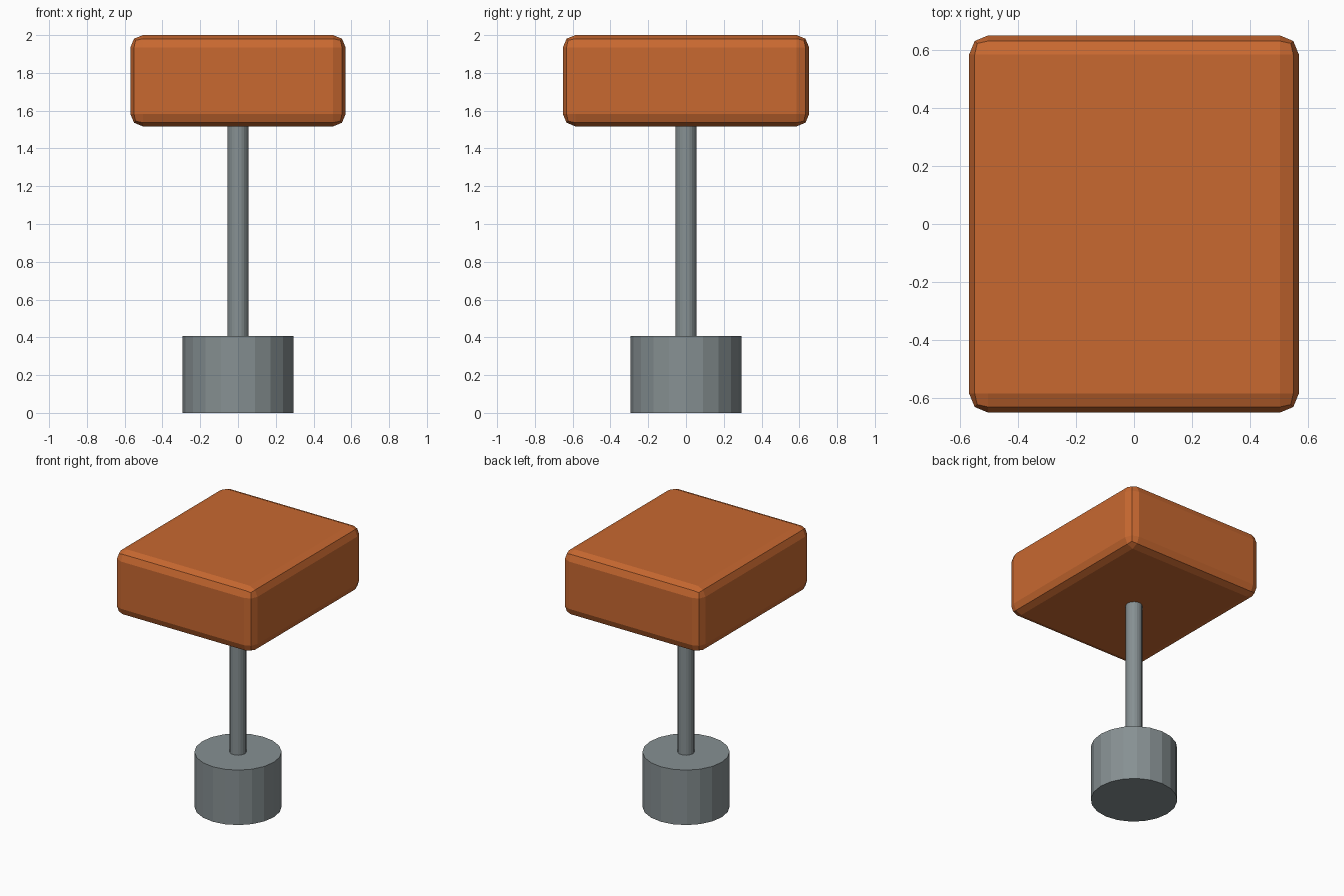
import bpy

if "Cube" in bpy.data.objects:
    bpy.data.objects.remove(bpy.data.objects["Cube"])


def material(name, color):
    mat = bpy.data.materials.new(name)
    mat.diffuse_color = color
    mat.use_nodes = True
    mat.node_tree.nodes["Principled BSDF"].inputs["Base Color"].default_value = mat.diffuse_color
    return mat


def cylinder(name, radius, z0, z1, mat):
    bpy.ops.mesh.primitive_cylinder_add(vertices=20, radius=radius, depth=z1 - z0,
                                        location=(0, 0, (z0 + z1) / 2))
    ob = bpy.context.object
    ob.name = name
    ob.data.materials.append(mat)
    return ob


metal = material("grey_metal", (0.24, 0.28, 0.29, 1))
orange = material("orange", (0.58, 0.14, 0.03, 1))

# Base drum and slim post running up to the block
cylinder("base", 0.293, 0, 0.408, metal)
cylinder("post", 0.056, 0.408, 1.53, metal)

# Block with two-segment bevelled edges
z0, z1 = 1.517, 2.0
bpy.ops.mesh.primitive_cube_add(size=1, location=(0, 0, (z0 + z1) / 2))
block = bpy.context.object
block.name = "head_block"
block.scale = (1.14, 1.304, z1 - z0)
bpy.ops.object.transform_apply(location=False, rotation=False, scale=True)
block.data.materials.append(orange)
bevel = block.modifiers.new("rounded_edges", 'BEVEL')
bevel.width = 0.066
bevel.segments = 2
